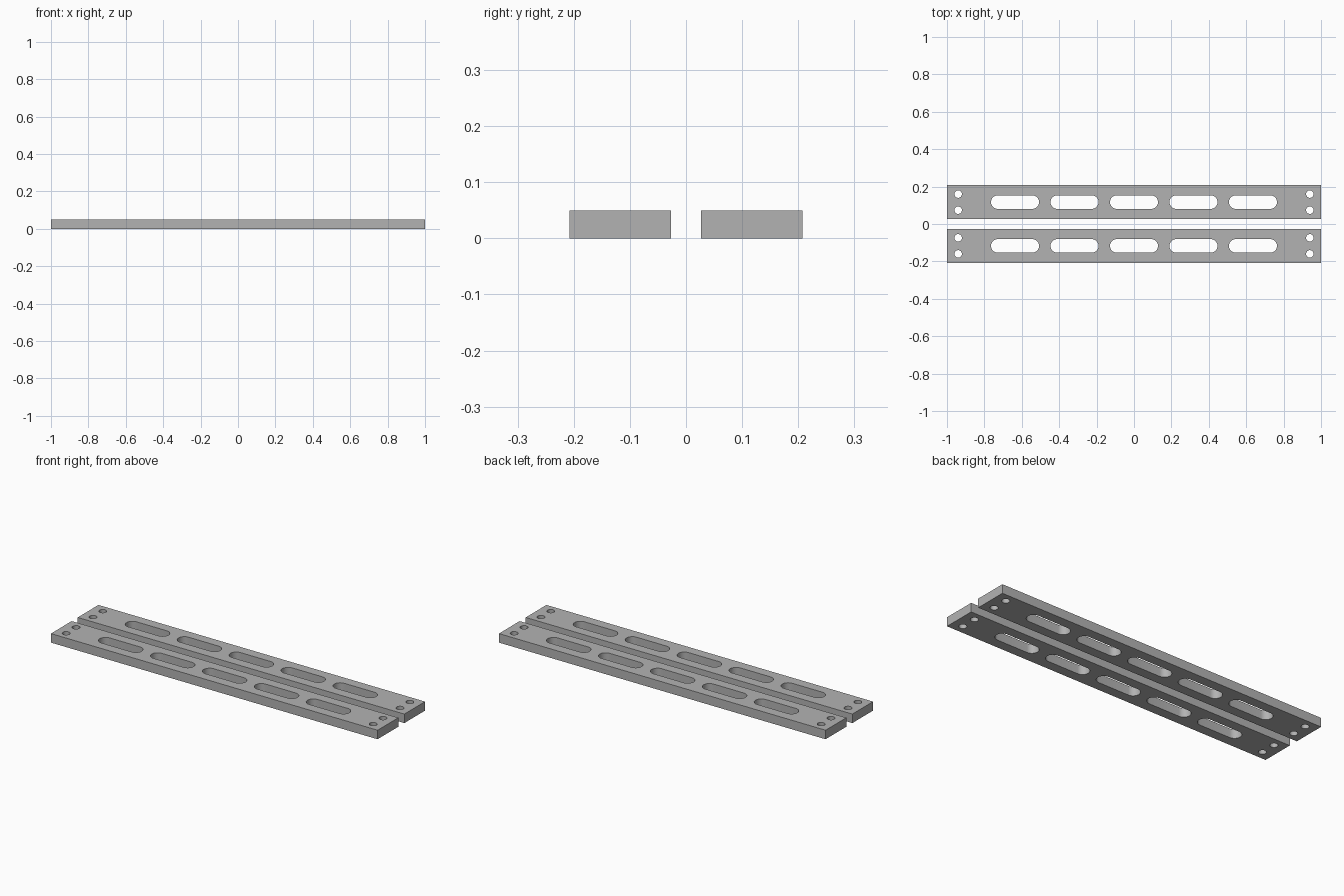
import bpy, bmesh
from math import pi, cos, sin

cube = bpy.data.objects.get("Cube")
if cube:
    bpy.data.objects.remove(cube, do_unlink=True)

THICK, WIDTH, BAR_Y = 0.05, 0.181, 0.117
SLOT_LEN, SLOT_R, SLOT_PITCH = 0.257, 0.036, 0.318
HOLE_X, HOLE_Y, HOLE_R = 0.94, 0.043, 0.02

metal = bpy.data.materials.new("grey metal")
metal.use_nodes = True
colour = (0.45, 0.45, 0.45, 1)
metal.diffuse_color = colour
metal.node_tree.nodes["Principled BSDF"].inputs["Base Color"].default_value = colour


def stadium(cx, cy, half, r, steps=16):
    """Outline of a round-ended slot; half = 0 gives a circle."""
    pts = []
    for side in (1, -1):
        for i in range(steps + (half > 0)):
            a = -pi / 2 + pi * i / steps
            pts.append((cx + side * (half + r * cos(a)), cy + side * r * sin(a)))
    return pts


def add_outline(curve, pts):
    spline = curve.splines.new("POLY")
    spline.points.add(len(pts) - 1)
    for p, (x, y) in zip(spline.points, pts):
        p.co = (x, y, 0, 1)
    spline.use_cyclic_u = True


def make_bar(name, y):
    # Flat outline with openings, extruded to the bar thickness
    curve = bpy.data.curves.new(name, "CURVE")
    curve.dimensions = "2D"
    curve.fill_mode = "BOTH"
    curve.extrude = THICK / 2
    w = WIDTH / 2
    add_outline(curve, [(-1, -w), (1, -w), (1, w), (-1, w)])
    # Row of five long slots
    for i in range(-2, 3):
        add_outline(curve, stadium(i * SLOT_PITCH, 0, SLOT_LEN / 2 - SLOT_R, SLOT_R))
    # Pair of bolt holes at each end
    for sx in (-1, 1):
        for sy in (-1, 1):
            add_outline(curve, stadium(sx * HOLE_X, sy * HOLE_Y, 0, HOLE_R))
    bar = bpy.data.objects.new(name, curve)
    bpy.context.collection.objects.link(bar)
    bar.location = (0, y, THICK / 2)

    bpy.ops.object.select_all(action="DESELECT")
    bar.select_set(True)
    bpy.context.view_layer.objects.active = bar
    bpy.ops.object.convert(target="MESH")
    bar = bpy.context.object

    # Weld the caps to the walls
    bm = bmesh.new()
    bm.from_mesh(bar.data)
    bmesh.ops.remove_doubles(bm, verts=bm.verts, dist=1e-5)
    bmesh.ops.recalc_face_normals(bm, faces=bm.faces)
    bm.to_mesh(bar.data)
    bm.free()
    bar.data.materials.clear()
    bar.data.materials.append(metal)
    bpy.ops.object.shade_smooth_by_angle()


make_bar("front_slotted_bar", -BAR_Y)
make_bar("back_slotted_bar", BAR_Y)
